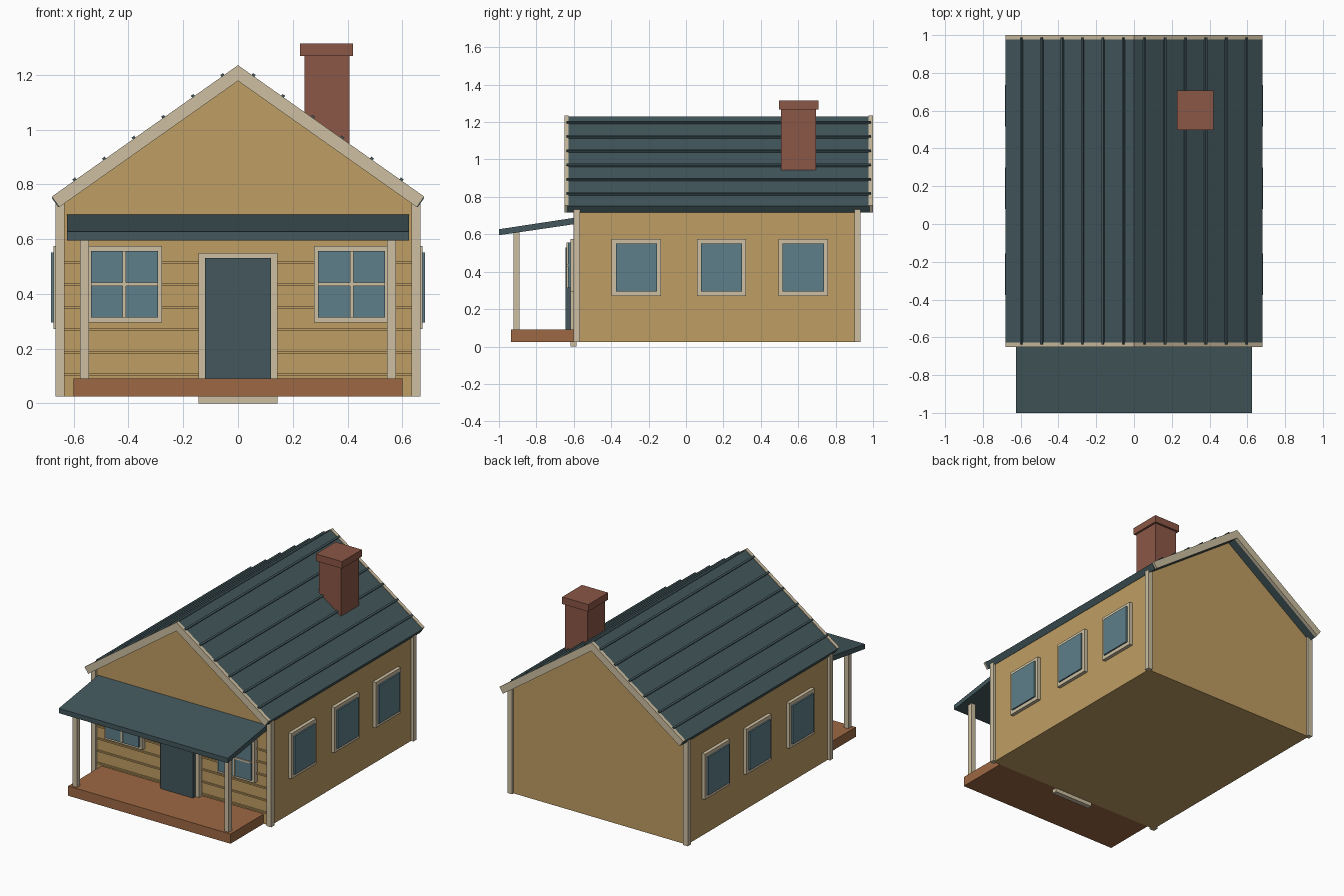
import bpy
import math

cube = bpy.data.objects.get("Cube")
if cube:
    bpy.data.objects.remove(cube, do_unlink=True)


def material(name, rgb):
    m = bpy.data.materials.new(name)
    m.use_nodes = True
    color = (*rgb, 1)
    m.diffuse_color = color
    bsdf = next(n for n in m.node_tree.nodes if n.type == 'BSDF_PRINCIPLED')
    bsdf.inputs["Base Color"].default_value = color
    return m


WALL = material("ochre wall", (0.52, 0.34, 0.125))
TRIM = material("cream trim", (0.61, 0.52, 0.36))
SLATE = material("dark slate", (0.056, 0.096, 0.107))
GLASS = material("blue glass", (0.11, 0.21, 0.25))
DECK = material("brown deck wood", (0.34, 0.14, 0.057))
BRICK = material("red brick", (0.26, 0.095, 0.062))


def prism(name, mat, profile, axis, a, b):
    """Extrude a closed 2D profile along x (profile y,z) or y (profile x,z)."""
    def point(p, t):
        return (t, p[0], p[1]) if axis == 'x' else (p[0], t, p[1])
    n = len(profile)
    verts = [point(p, a) for p in profile] + [point(p, b) for p in profile]
    faces = [list(range(n)), list(range(2 * n - 1, n - 1, -1))]
    faces += [[i, i + n, (i + 1) % n + n, (i + 1) % n] for i in range(n)]
    mesh = bpy.data.meshes.new(name)
    mesh.from_pydata(verts, [], faces)
    # Turn the faces outward
    import bmesh
    bm = bmesh.new()
    bm.from_mesh(mesh)
    bmesh.ops.recalc_face_normals(bm, faces=bm.faces)
    bm.to_mesh(mesh)
    bm.free()
    mesh.materials.append(mat)
    obj = bpy.data.objects.new(name, mesh)
    bpy.context.collection.objects.link(obj)
    return obj


def box(name, mat, x, y, z):
    return prism(name, mat, [(x[0], z[0]), (x[1], z[0]), (x[1], z[1]), (x[0], z[1])],
                 'y', *y)


def around(c, half):
    return (c - half, c + half)


# Main dimensions
WX, Y0, Y1, BASE = 0.65, -0.585, 0.917, 0.025
RIDGE, EAVE_X, EAVE_Z = 1.235, 0.68, 0.755
SLOPE = (RIDGE - EAVE_Z) / EAVE_X
ANGLE = math.atan(SLOPE)


def roof_profile(drop, thick):
    """Chevron with eaves cut square to the slope."""
    top, ez = RIDGE - drop, EAVE_Z - drop
    ix = EAVE_X - thick * math.sin(ANGLE)
    iz = ez - thick * math.cos(ANGLE)
    return [(-EAVE_X, ez), (0, top), (EAVE_X, ez),
            (ix, iz), (0, top - thick / math.cos(ANGLE)), (-ix, iz)]


# House body with gables
wall_top = RIDGE - 0.055 - SLOPE * WX
prism("house_walls", WALL, [(-WX, BASE), (WX, BASE), (WX, wall_top),
                            (0, RIDGE - 0.055), (-WX, wall_top)], 'y', Y0, Y1)

# Corner boards
for sx in (-1, 1):
    for name, y in (("front", Y0), ("back", Y1)):
        box(f"{name}_corner_board", TRIM, around(sx * WX, 0.017),
            around(y, 0.017), (BASE, 0.735))

# Lapped siding strips on the front wall
for i in range(6):
    box("siding_strip", WALL, (-0.633, 0.633), (Y0 - 0.008, Y0 + 0.005),
        around(0.105 + 0.082 * i, 0.005))

# Main roof, barge boards and standing seams
prism("main_roof", SLATE, roof_profile(0.005, 0.042), 'y', -0.635, 0.985)
for name, ya, yb in (("front", -0.65, -0.627), ("back", 0.977, 1.0)):
    prism(f"{name}_barge_board", TRIM, roof_profile(0, 0.047), 'y', ya, yb)
for sx in (-1, 1):
    for i in range(6):
        x = 0.055 + 0.108 * i
        seam = box("roof_seam", SLATE, (-0.006, 0.006), (-0.638, 0.988), (-0.008, 0.008))
        seam.location = (sx * x, 0, RIDGE - SLOPE * x)
        seam.rotation_euler = (0, sx * ANGLE, 0)

# Chimney
box("chimney_stack", BRICK, (0.243, 0.407), (0.507, 0.695), (0.93, 1.27))
box("chimney_cap", BRICK, (0.227, 0.42), (0.498, 0.708), (1.268, 1.315))

# Porch
box("porch_deck", DECK, (-0.6, 0.6), (-0.936, Y0), (BASE, 0.09))
prism("porch_roof", SLATE, [(-1.0, 0.595), (-1.0, 0.627), (Y0, 0.69), (Y0, 0.656)],
      'x', -0.625, 0.625)
for sx in (-1, 1):
    box("porch_post", TRIM, around(sx * 0.561, 0.016), around(-0.906, 0.016), (0.09, 0.615))

# Door
box("door_frame", TRIM, (-0.145, 0.145), (-0.618, Y0), (0, 0.55))
box("door", SLATE, (-0.12, 0.12), (-0.645, Y0), (0.085, 0.53))

# Front windows with crossed glazing bars
for sx in (-1, 1):
    cx, cz = sx * 0.415, 0.435
    box("front_window_frame", TRIM, around(cx, 0.138), (-0.618, Y0), around(cz, 0.14))
    box("front_window_glass", GLASS, around(cx, 0.122), (-0.632, Y0), around(cz, 0.122))
    box("glazing_bar_upright", TRIM, around(cx, 0.006), (-0.638, Y0), around(cz, 0.122))
    box("glazing_bar_level", TRIM, around(cx, 0.122), (-0.638, Y0), around(cz, 0.006))

# Side windows
for sx in (-1, 1):
    for cy in (-0.265, 0.19, 0.627):
        box("side_window_frame", TRIM, sorted((sx * 0.64, sx * 0.673)),
            around(cy, 0.132), around(0.423, 0.152))
        box("side_window_glass", GLASS, sorted((sx * 0.64, sx * 0.683)),
            around(cy, 0.11), around(0.423, 0.128))
